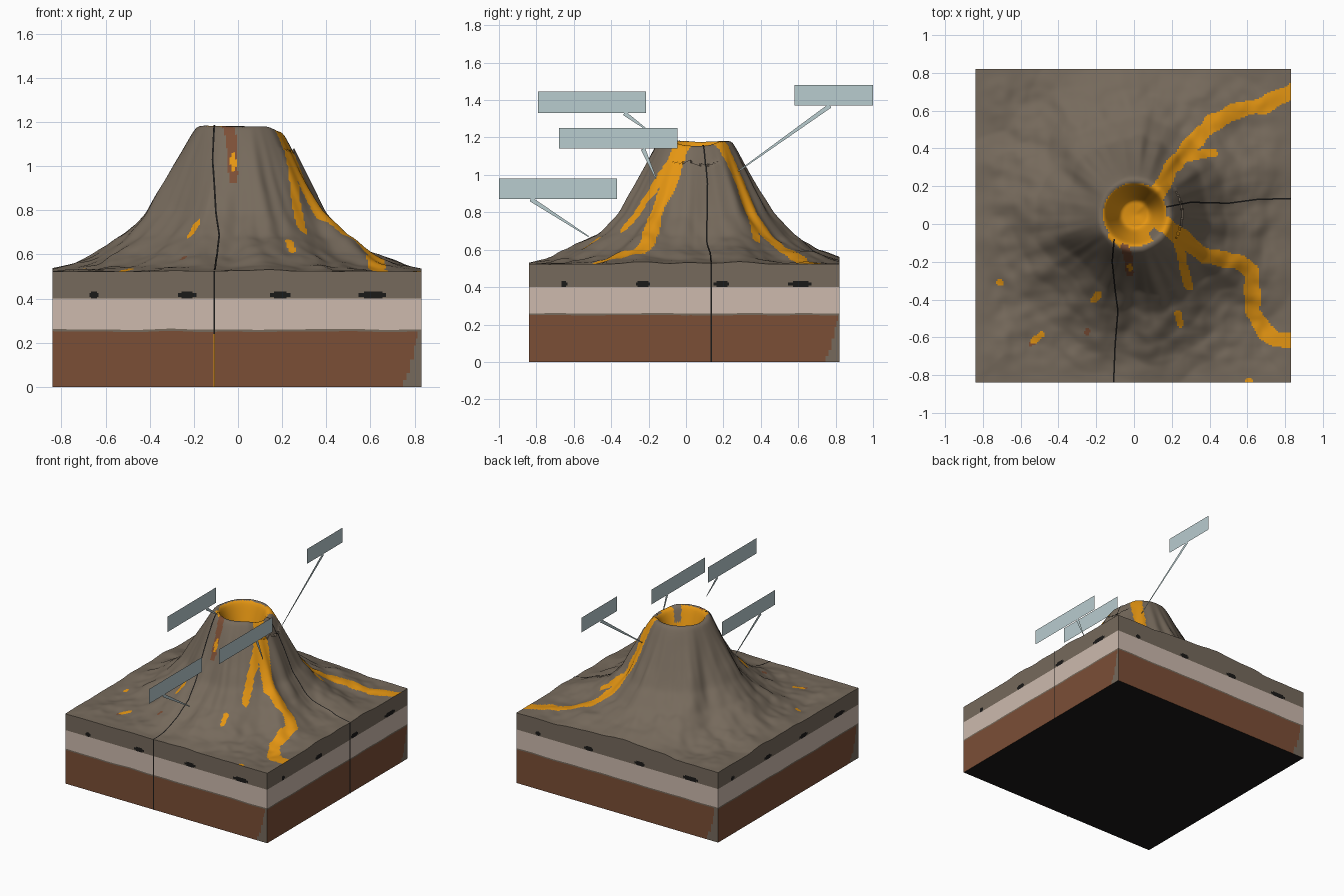
import bpy, bmesh, math
from mathutils import Vector, noise, Color

cube = bpy.data.objects.get("Cube")
if cube:
    bpy.data.objects.remove(cube)

X0, X1, Y0, Y1 = -0.84, 0.83, -0.84, 0.82
N = 200


# Materials
def material(name, r, g, b):
    m = bpy.data.materials.new(name)
    col = (*Color((r / 255, g / 255, b / 255)).from_srgb_to_scene_linear(), 1)
    m.diffuse_color = col
    m.use_nodes = True
    m.node_tree.nodes["Principled BSDF"].inputs["Base Color"].default_value = col
    return m


MATS = [material("grey brown rock", 118, 106, 92), material("orange lava", 228, 149, 18),
        material("red brown earth", 123, 78, 54), material("pale pink stone", 205, 186, 174),
        material("black stone", 26, 25, 24), material("pale teal label", 185, 204, 207)]
ROCK, LAVA, EARTH, PALE, BLACK, LABEL = range(len(MATS))


def make_object(name, bm, smooth=False):
    mesh = bpy.data.meshes.new(name)
    bm.to_mesh(mesh)
    bm.free()
    for m in MATS:
        mesh.materials.append(m)
    ob = bpy.data.objects.new(name, mesh)
    bpy.context.collection.objects.link(ob)
    if smooth:
        bpy.ops.object.select_all(action='DESELECT')
        ob.select_set(True)
        bpy.context.view_layer.objects.active = ob
        bpy.ops.object.shade_smooth_by_angle(angle=math.radians(45))
    return ob


# Cone and crater profile: radius, height
PROFILE = [(0, .95), (.08, .96), (.13, 1.1), (.16, 1.18), (.195, 1.18), (.23, 1.12), (.28, 1.02),
           (.33, .92), (.4, .79), (.5, .68), (.62, .6), (.75, .55), (.88, .525), (2, .515)]
CENTRE = Vector((.005, .05))


def profile(r):
    r = abs(r)
    for (ra, za), (rb, zb) in zip(PROFILE, PROFILE[1:]):
        if r <= rb:
            return za + (zb - za) * (r - ra) / (rb - ra)
    return PROFILE[-1][1]


def height(x, y):
    d = Vector((x, y)) - CENTRE
    r = d.length
    u = d.normalized() if r > 0 else d
    # Radial gullies fade in below the rim and out at the edge of the block
    fade = min(max((r - .17) / .2, 0), 1)
    gully = noise.noise((u.x * 2.6 + 3, u.y * 2.6, r * 1.5))
    gully += .4 * noise.noise((u.x * 6, u.y * 6 + 5, r * 3))
    s = r * (1 + .13 * fade * gully)
    k = .012
    z = (profile(s - k) + 2 * profile(s) + profile(s + k)) / 4
    edge = min(x - X0, X1 - x, y - Y0, Y1 - y)
    rough = min(max(edge / .15, .15), 1) * min(r * 2, 1)
    z += .022 * rough * noise.noise((x * 5, y * 5, 1)) + .008 * noise.noise((x * 14, y * 14, 4)) * rough
    # Shallow notch in the rim
    if r < .25 and u.x > .7:
        z -= .025 * (u.x - .7) / .3 * min(r / .15, 1)
    return z


# Painted streams and spatters: material, half width, path
STREAMS = [
    (LAVA, .042, [(.1, .1), (.13, .16), (.19, .29), (.3, .42), (.42, .54), (.53, .6), (.69, .63), (.85, .71)]),
    (LAVA, .022, [(.24, .34), (.34, .365), (.42, .375)]),
    (LAVA, .042, [(.13, .02), (.2, -.03), (.27, -.09), (.38, -.17), (.55, -.2), (.62, -.25),
                  (.63, -.46), (.69, -.57), (.75, -.61), (.85, -.615)]),
    (LAVA, .024, [(.22, -.06), (.25, -.15), (.26, -.22), (.29, -.33)]),
    (LAVA, .014, [(-.72, -.31), (-.7, -.31)]),
    (LAVA, .017, [(-.215, -.4), (-.19, -.375)]),
    (LAVA, .017, [(-.53, -.62), (-.49, -.585)]),
    (EARTH, .013, [(-.545, -.635), (-.535, -.63)]),
    (EARTH, .014, [(-.25, -.575), (-.245, -.565)]),
    (LAVA, .017, [(.235, -.475), (.245, -.53)]),
    (LAVA, .014, [(.6, -.83), (.615, -.83)]),
    (LAVA, .012, [(-.022, -.225), (-.02, -.24)]),
    (EARTH, .02, [(-.05, -.12), (-.03, -.17), (-.02, -.26)]),
    (LAVA, .035, [(-.1, -.06), (-.05, -.1)]),
]


def near(p, path, w):
    for a, b in zip(path, path[1:]):
        ax, ay, dx, dy = a[0], a[1], b[0] - a[0], b[1] - a[1]
        t = ((p.x - ax) * dx + (p.y - ay) * dy) / (dx * dx + dy * dy)
        t = min(max(t, 0), 1)
        if (p.x - ax - t * dx) ** 2 + (p.y - ay - t * dy) ** 2 < w * w:
            return True
    return False


def ground_colour(p):
    d = Vector((p.x, p.y)) - CENTRE
    angle = math.degrees(math.atan2(d.y, d.x))
    if d.length < .168:
        return ROCK if d.length > .12 and -55 < angle < -35 else LAVA
    for mat, w, path in STREAMS:
        if near(p, path, w * (1 + .3 * noise.noise((p.x * 12, p.y * 12, 0)))):
            return mat
    return ROCK


# Layer colours on the cut sides; s runs left to right along each side
STONES = [(-.65, .02), (-.23, .04), (.19, .045), (.61, .065)]


def side_colour(s, z):
    if z < .25:
        ragged = .025 + .06 * max(0, 1 - z / .17) + .015 * noise.noise((z * 20, 0, 0))
        return ROCK if s > X1 - ragged else EARTH
    if z < .26:
        return ROCK
    if z < .4:
        return PALE
    if z < .432:
        for c, w in STONES:
            if ((s - c) / w) ** 2 + ((z - .416) / .016) ** 2 < 1:
                return BLACK
    return ROCK


# Volcano block: terrain, layered sides and underside
bm = bmesh.new()
grid = [[None] * (N + 1) for _ in range(N + 1)]
for i in range(N + 1):
    for j in range(N + 1):
        x, y = X0 + (X1 - X0) * i / N, Y0 + (Y1 - Y0) * j / N
        grid[i][j] = bm.verts.new((x, y, height(x, y)))
for i in range(N):
    for j in range(N):
        f = bm.faces.new((grid[i][j], grid[i + 1][j], grid[i + 1][j + 1], grid[i][j + 1]))
        f.material_index = ground_colour(f.calc_center_median())

LEVELS = [.25 * i / 8 for i in range(9)] + [.26, .4, .408, .416, .424, .432]
sides = [([grid[i][0] for i in range(N + 1)], lambda p: p.x),
         ([grid[N][j] for j in range(N + 1)], lambda p: p.y),
         ([grid[N - i][N] for i in range(N + 1)], lambda p: -p.x),
         ([grid[0][N - j] for j in range(N + 1)], lambda p: -p.y)]
corners = []
for top, along in sides:
    columns = []
    for v in top:
        wave = .006 * noise.noise((v.co.x * 5, v.co.y * 5, 9))
        columns.append([bm.verts.new((v.co.x, v.co.y, z + (wave if .2 < z < .3 else 0)))
                        for z in LEVELS] + [v])
    corners.append(columns[0][0])
    for a, b in zip(columns, columns[1:]):
        for k in range(len(LEVELS)):
            f = bm.faces.new((a[k], b[k], b[k + 1], a[k + 1]))
            nxt = LEVELS[k + 1] if k + 1 < len(LEVELS) else .5
            f.material_index = side_colour(along(f.calc_center_median()), (LEVELS[k] + nxt) / 2)
f = bm.faces.new(corners[::-1])
f.material_index = BLACK
bmesh.ops.remove_doubles(bm, verts=bm.verts, dist=.0001)
make_object("volcano_block", bm, smooth=True)


# Split lines where the front corner section meets the rest
def crack(name, path, across, outward):
    bm = bmesh.new()
    half = Vector((*across, 0)) * .004
    prev = None
    for a, b in zip(path, path[1:]):
        for k in range(31):
            p = Vector(a).lerp(Vector(b), k / 30)
            c = Vector((p.x, p.y, height(p.x, p.y) + .004))
            row = [bm.verts.new(c - half), bm.verts.new(c + half)]
            if prev:
                bm.faces.new((prev[0], prev[1], row[1], row[0])).material_index = BLACK
            prev = row
    # Vertical part down the cut side, glowing at the bottom
    out = Vector((*outward, 0)) * .002
    foot = Vector((*path[-1], 0)) + out
    for lo, hi, w, mat, push in [(0, height(*path[-1]), 1, BLACK, 1), (0, .24, .5, LAVA, 2)]:
        if mat == LAVA and outward[0]:
            continue
        quad = [foot + out * (push - 1) + half * side * w + Vector((0, 0, z))
                for side, z in [(-1, lo), (1, lo), (1, hi), (-1, hi)]]
        bm.faces.new([bm.verts.new(q) for q in quad]).material_index = mat
    bmesh.ops.recalc_face_normals(bm, faces=bm.faces)
    make_object(name, bm)


crack("front_split_line", [(-.105, -.08), (-.115, -.2), (-.1, -.35), (-.085, -.46), (-.1, -.64), (-.108, Y0)],
      (1, 0), (0, -1))
crack("side_split_line", [(.17, .09), (.3, .115), (.5, .11), (.65, .13), (X1, .135)], (0, 1), (1, 0))


# Blank label plates with tapered pointers, all facing sideways
def label(name, x, y0, y1, z0, z1, start, tip):
    bm = bmesh.new()
    a, b = Vector((x, *start)), Vector((x, *tip))
    n = Vector((1, 0, 0)).cross(b - a).normalized()
    plate = [Vector((x, y, z)) for y, z in [(y0, z0), (y1, z0), (y1, z1), (y0, z1)]]
    pointer = [a - n * .012, b - n * .003, b + n * .003, a + n * .012]
    for quad in (plate, pointer):
        bm.faces.new([bm.verts.new(q) for q in quad]).material_index = LABEL
    make_object(name, bm)


label("crater_label", -.03, -.79, -.215, 1.33, 1.445, (-.33, 1.33), (-.2, 1.235))
label("lava_label", .318, -.68, -.045, 1.14, 1.25, (-.23, 1.14), (-.16, .98))
label("slope_label", -.038, -1, -.37, .87, .98, (-.83, .87), (-.52, .67))
label("rim_label", .166, .58, 1, 1.37, 1.48, (.77, 1.37), (.28, 1.02))
